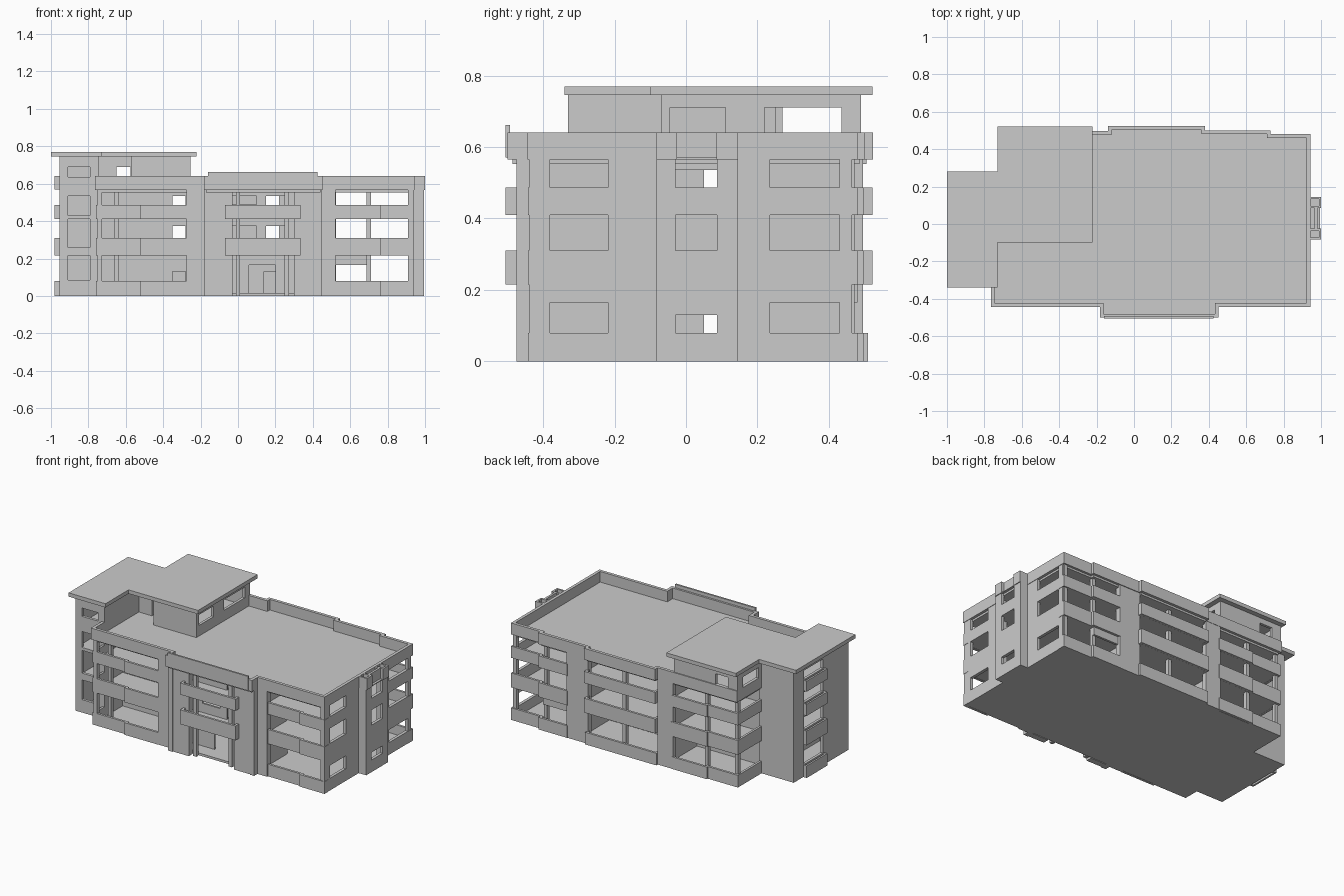
import bpy, bmesh
from mathutils import Vector

if "Cube" in bpy.data.objects:
    bpy.data.objects.remove(bpy.data.objects["Cube"])


def finish(name, bm):
    bmesh.ops.remove_doubles(bm, verts=bm.verts, dist=1e-5)
    bmesh.ops.dissolve_limit(bm, angle_limit=0.01, verts=bm.verts, edges=bm.edges)
    bmesh.ops.recalc_face_normals(bm, faces=bm.faces)
    me = bpy.data.meshes.new(name)
    bm.to_mesh(me)
    bm.free()
    ob = bpy.data.objects.new(name, me)
    bpy.context.collection.objects.link(ob)
    return ob


def prism(name, pts, z0, z1):
    """Extrude a plan outline between two heights."""
    bm = bmesh.new()
    f = bm.faces.new([bm.verts.new((x, y, z0)) for x, y in pts])
    r = bmesh.ops.extrude_face_region(bm, geom=[f])
    for v in r["geom"]:
        if isinstance(v, bmesh.types.BMVert):
            v.co.z = z1
    return finish(name, bm)


def box(name, x0, x1, y0, y1, z0, z1):
    return prism(name, [(x0, y0), (x1, y0), (x1, y1), (x0, y1)], z0, z1)


def band(name, pts, z0, z1, t=0.02):
    """Mitred strip along an axis-aligned path, thickened to its left."""
    P = [Vector(p) for p in pts]
    nor = []
    for a, b in zip(P, P[1:]):
        d = (b - a).normalized()
        nor.append(Vector((-d.y, d.x)))
    inner = []
    for i, p in enumerate(P):
        n = nor[max(i - 1, 0)].copy()
        if 0 < i < len(P) - 1 and abs(nor[i - 1].dot(nor[i])) < 0.5:
            n += nor[i]
        inner.append(p + n * t)
    return prism(name, [tuple(p) for p in P + inner[::-1]], z0, z1)


def wall(name, axis, p0, p1, a0, a1, z0, z1, holes=()):
    """Wall running along an axis, p0..p1 thick, with rectangular holes (a0,a1,z0,z1)."""
    A = sorted({a0, a1} | {v for h in holes for v in h[:2]})
    Z = sorted({z0, z1} | {v for h in holes for v in h[2:]})

    def solid(i, k):
        if not (0 <= i < len(A) - 1 and 0 <= k < len(Z) - 1):
            return False
        a, z = (A[i] + A[i + 1]) / 2, (Z[k] + Z[k + 1]) / 2
        return not any(h[0] < a < h[1] and h[2] < z < h[3] for h in holes)

    bm = bmesh.new()

    def quad(*c):
        bm.faces.new([bm.verts.new((a, p, z) if axis == 'x' else (p, a, z)) for a, p, z in c])

    for i in range(len(A) - 1):
        for k in range(len(Z) - 1):
            if not solid(i, k):
                continue
            l, r, b, t = A[i], A[i + 1], Z[k], Z[k + 1]
            for p in (p0, p1):
                quad((l, p, b), (r, p, b), (r, p, t), (l, p, t))
            for di, a in ((-1, l), (1, r)):
                if not solid(i + di, k):
                    quad((a, p0, b), (a, p1, b), (a, p1, t), (a, p0, t))
            for dk, z in ((-1, b), (1, t)):
                if not solid(i, k + dk):
                    quad((l, p0, z), (r, p0, z), (r, p1, z), (l, p1, z))
    return finish(name, bm)


# floor slabs and roof deck (ground slab has no projecting front bay)
outline = [(-.765, -.33), (-.765, -.443), (-.182, -.443), (-.182, -.5), (.453, -.5), (.453, -.443),
           (.943, -.443), (.943, .48), (.73, .48), (.73, .5), (.38, .5), (.38, .523),
           (-.14, .523), (-.14, .497), (-.72, .497), (-.72, .24)]
west = [(-.95, .22), (-.95, -.32), (-.75, -.32), (-.75, -.425)]
east = [(.925, -.425), (.925, .465), (.72, .465), (.72, .485), (.37, .485), (.37, .505),
        (-.13, .505), (-.13, .48), (-.71, .48), (-.71, .22)]
FLOORS = [(0, .015), (.216, .236), (.411, .43), (.552, .57)]
for i, (z0, z1) in enumerate(FLOORS):
    b0, b1 = (-.17, .44) if i == 3 else (-.06, .325)
    bay = [(b0, -.425), (b0, -.485), (b1, -.485), (b1, -.425)]
    prism(f"floor_slab_{i}", west + (bay if i else []) + east, z0, z1)

# roof parapet, with raised front panel
band("parapet", outline, .565, .64, .02)
band("front_raised_parapet", [(-.16, -.505), (.425, -.505)], .57, .662, .012)

# balcony fronts per storey
LEVELS = [(0, .08), (.215, .31), (.41, .487)]
for i, (z0, z1) in enumerate(LEVELS):
    band(f"front_left_balcony_{i}", [(-.76, -.33), (-.76, -.432), (-.52, -.432), (-.52, -.442),
                                     (-.275, -.442)], z0, z1, .015)
    band(f"front_right_balcony_{i}", [(.515, -.432), (.76, -.432), (.76, -.442), (.942, -.442),
                                      (.942, -.4)], z0, z1, .015)
    if i:
        band(f"front_centre_balcony_{i}", [(-.07, -.45), (-.07, -.505), (.335, -.505),
                                           (.335, -.45)], z0, z1, .015)
    band(f"back_right_balcony_{i}", [(.942, .43), (.942, .48), (.73, .48), (.73, .497), (.52, .497)],
         z0, z1, .015)
    band(f"back_centre_balcony_{i}", [(.38, .48), (.38, .522 if i else .51), (-.14, .522 if i else .51),
                                      (-.14, .48)], z0, z1, .015)
    band(f"back_left_balcony_{i}", [(-.24, .497), (-.5, .497), (-.5, .487), (-.72, .487),
                                    (-.72, .23)], z0, z1, .015)

# facade piers
for name, x0, x1, y0, y1 in [
        ("front_left_pier", -.275, -.18, -.44, -.40), ("front_left_pier_step", -.18, -.145, -.475, -.40),
        ("front_left_pier_inner", -.145, -.03, -.47, -.43),
        ("front_right_pier_inner", .30, .42, -.47, -.43), ("front_right_pier_step", .42, .45, -.475, -.40),
        ("front_right_pier", .45, .52, -.44, -.40),
        ("back_right_pier", .37, .525, .46, .495), ("back_left_pier", -.25, -.14, .46, .495)]:
    box(name, x0, x1, y0, y1, 0, .57)

# slim columns
for i, (x, y) in enumerate([(-.74, -.42), (-.65, -.40), (.92, -.425), (0, -.44), (.26, -.44),
                            (.92, .46), (.70, .455), (.12, .46), (-.70, .46), (-.48, .46)]):
    box(f"column_{i}", x - .012, x + .012, y - .012, y + .012, 0, .57)

# right side walls
ROWS = [(.08, .165), (.31, .41), (.487, .565)]
for name, a0, a1, h0, h1 in [("right_front_wall", -.44, -.08, -.38, -.218),
                             ("right_back_wall", .14, .465, .235, .43)]:
    wall(name, 'y', .92, .94, a0, a1, 0, .57, [(h0, h1, *r) for r in ROWS])

# projecting bay on the right: two end piers and a window wall
mid = [(-.03, .087, .08, .13), (-.03, .087, .31, .41), (-.03, .087, .487, .565)]
wall("right_bay_front", 'y', .975, .995, -.083, .145, 0, .57, mid)
box("right_bay_side_front", .92, .98, -.083, -.068, 0, .57)
box("right_bay_side_back", .92, .98, .13, .145, 0, .57)
for i, (a, b) in enumerate([(-.083, -.025), (.085, .145)]):
    band(f"right_bay_parapet_{i}", [(.93, a), (1.0, a), (1.0, b), (.93, b)], .565, .64, .012)
box("right_bay_top_link", .965, .98, -.03, .09, .565, .64)
for i, (z0, z1) in enumerate(FLOORS):
    box(f"right_bay_floor_{i}", .92, .98, -.075, .138, z0, z1)

# tower on the left
front_win = [(-.91, -.79, a, b) for a, b in [(.085, .215), (.26, .41), (.43, .535), (.635, .69)]]
wall("tower_front", 'x', -.33, -.312, -.955, -.745, 0, .745, front_win)
box("tower_back", -.955, -.70, .22, .24, 0, .745)
wall("tower_left", 'y', -.955, -.937, -.312, .22, 0, .745,
     [(-.065, .13, a, b) for a, b in [(.08, .215), (.31, .41), (.487, .565), (.64, .70)]])
for i, (z0, z1) in enumerate(LEVELS + [(.57, .64)]):
    band(f"tower_balcony_{i}", [(-.95, .14), (-.98, .14), (-.98, -.075), (-.95, -.075)], z0, z1, .012)
wall("tower_inner_side", 'y', -.76, -.745, -.312, .05, 0, .745)

# penthouse walls, with a recessed entrance beside the tower
wall("penthouse_front", 'x', -.07, -.052, -.57, -.255, .57, .745)
wall("penthouse_recess", 'x', .03, .048, -.745, -.56, .57, .745, [(-.65, -.575, .57, .69)])
box("penthouse_recess_side", -.57, -.555, -.052, .03, .57, .745)
wall("penthouse_right", 'y', -.273, -.255, -.052, .49, .57, .745,
     [(-.045, .11, .64, .71), (.22, .435, .64, .71)])
wall("penthouse_back", 'x', .472, .49, -.72, -.273, .57, .745, [(-.65, -.56, .64, .71)])
wall("penthouse_left", 'y', -.72, -.702, .24, .472, .57, .745, [(.27, .435, .64, .71)])
wall("penthouse_partition", 'y', -.5, -.488, -.052, .25, .57, .745, [(.14, .19, .57, .69)])

# flat roof over tower and penthouse
prism("upper_roof", [(-1, -.34), (-.73, -.34), (-.73, -.10), (-.222, -.10), (-.222, .522),
                     (-.73, .522), (-.73, .28), (-1, .28)], .745, .77)

# interior partitions per storey
for i, (z0, z1) in enumerate([(.015, .216), (.236, .411), (.43, .552)]):
    door = (.13, .375, .535)[i]
    gaps = [(-.35, -.28, z0, door), (.14, .22, z0, door)]
    wall(f"room_wall_front_{i}", 'x', -.14, -.128, -.745, .45, z0, z1, gaps)
    wall(f"room_wall_back_{i}", 'x', .16, .172, -.745, .45, z0, z1, gaps if i else [])
    wall(f"corridor_wall_{i}", 'y', -.2, -.188, -.128, .16, z0, z1,
         [] if i == 1 else [(-.035, .09, z0, door)])
    for j, (x, a, b) in enumerate([(-.2, -.40, -.14), (.44, -.40, -.14), (-.2, .172, .47), (.44, .172, .47)]):
        box(f"cross_wall_{i}_{j}", x, x + .012, a, b, z0, z1)
    wall(f"entrance_wall_{i}", 'x', -.33, -.318, -.19, .44, z0, z1,
         [(.06, .2, z0, z0 + .15)] if i == 0 else [(.15, .25, z0, door), (-.03, .1, z0 + .06, door)])
box("back_ground_lintel", .52, .71, .465, .48, .165, .216)
